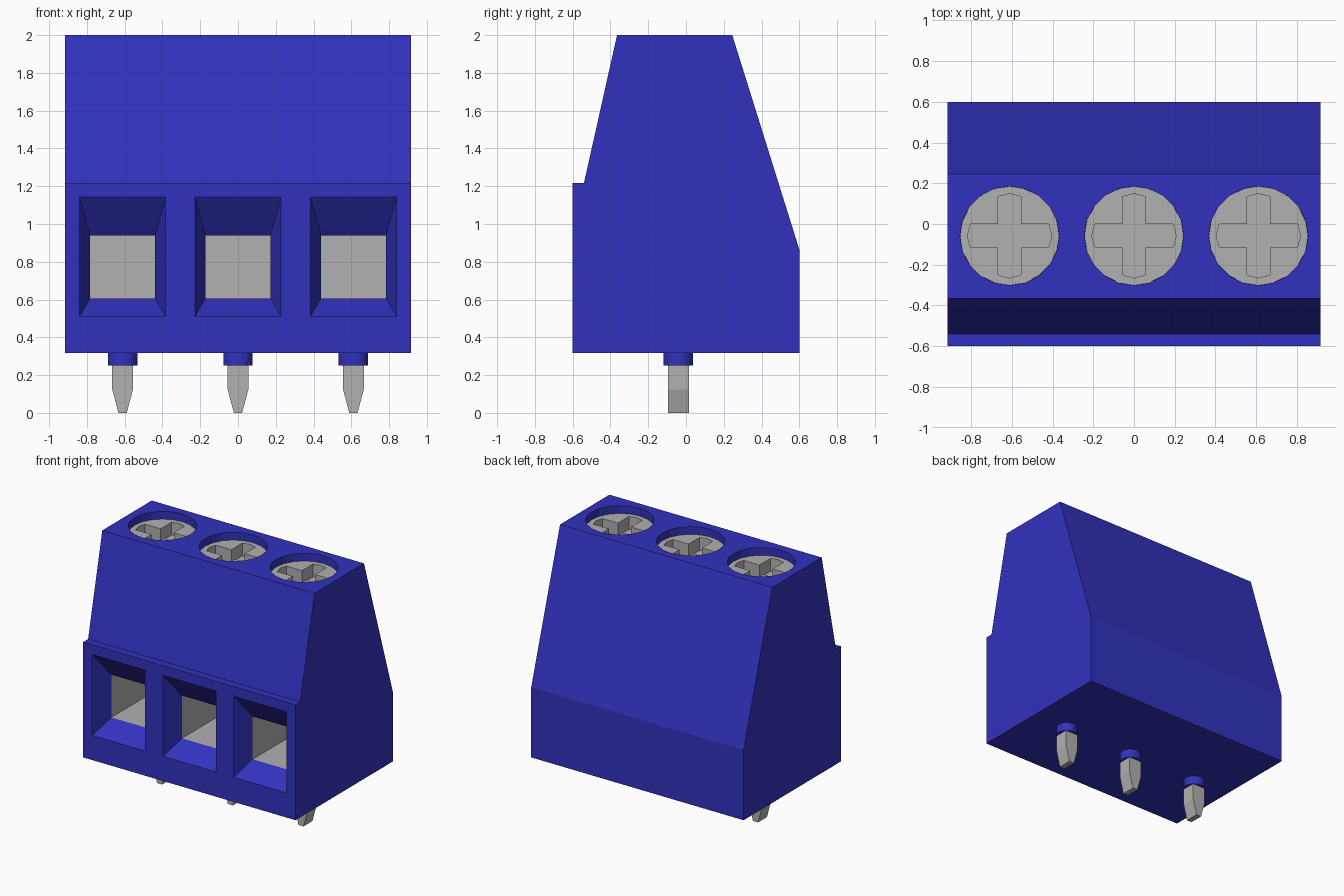
import bpy, bmesh, math

cube = bpy.data.objects.get("Cube")
if cube:
    bpy.data.objects.remove(cube, do_unlink=True)


def material(name, rgb):
    m = bpy.data.materials.new(name)
    m.use_nodes = True
    m.diffuse_color = (*rgb, 1)
    m.node_tree.nodes["Principled BSDF"].inputs["Base Color"].default_value = (*rgb, 1)
    return m


BLUE = material("blue plastic", (0.032, 0.031, 0.52))
GREY = material("grey metal", (0.44, 0.44, 0.44))


def loft(name, rings, mat, smooth=False):
    """Closed solid through rings of equal point count."""
    bm = bmesh.new()
    loops = [[bm.verts.new(p) for p in ring] for ring in rings]
    n = len(loops[0])
    for a, b in zip(loops, loops[1:]):
        for i in range(n):
            j = (i + 1) % n
            bm.faces.new((a[i], a[j], b[j], b[i]))
    bm.faces.new(loops[0])
    bm.faces.new(loops[-1])
    bmesh.ops.recalc_face_normals(bm, faces=bm.faces)
    me = bpy.data.meshes.new(name)
    bm.to_mesh(me)
    bm.free()
    me.materials.append(mat)
    ob = bpy.data.objects.new(name, me)
    bpy.context.collection.objects.link(ob)
    if smooth:
        activate(ob)
        bpy.ops.object.shade_smooth_by_angle(angle=math.radians(35))
    return ob


def activate(ob):
    bpy.ops.object.select_all(action='DESELECT')
    ob.select_set(True)
    bpy.context.view_layer.objects.active = ob


def cut(ob, cutter):
    activate(ob)
    mod = ob.modifiers.new("cut", 'BOOLEAN')
    mod.operation = 'DIFFERENCE'
    mod.solver = 'EXACT'
    mod.object = cutter
    bpy.ops.object.modifier_apply(modifier=mod.name)
    bpy.data.objects.remove(cutter, do_unlink=True)


def circle(x, y, z, r, n=20):
    return [(x + r * math.cos(math.tau * i / n), y + r * math.sin(math.tau * i / n), z)
            for i in range(n)]


def rect_y(x0, x1, z0, z1, y):
    return [(x0, y, z0), (x1, y, z0), (x1, y, z1), (x0, y, z1)]


def rect_z(x, y, hx, hy, z):
    return [(x - hx, y - hy, z), (x + hx, y - hy, z), (x + hx, y + hy, z), (x - hx, y + hy, z)]


POLES = (-0.611, 0.0, 0.611)
SCREW_Y, PIN_Y = -0.058, -0.04
FUNNEL_Y, CAGE_Y = -0.445, 0.3

# Housing: side profile extruded across the width
profile = [(-0.6, 0.317), (0.6, 0.317), (0.6, 0.865), (0.245, 2.0),
           (-0.365, 2.0), (-0.54, 1.218), (-0.6, 1.218)]
housing = loft("housing", [[(x, y, z) for y, z in profile] for x in (-0.917, 0.917)], BLUE)
housing.data.materials.append(GREY)

# Wire entry funnels with cage cavities, and screw wells
for x in POLES:
    cut(housing, loft("entry_cutter", [
        rect_y(x - 0.25, x + 0.25, 0.472, 1.22, -0.66),
        rect_y(x - 0.172, x + 0.172, 0.606, 0.94, FUNNEL_Y),
        rect_y(x - 0.172, x + 0.172, 0.606, 0.94, CAGE_Y)], BLUE))
    cut(housing, loft("well_cutter", [
        circle(x, SCREW_Y, 1.78, 0.243), circle(x, SCREW_Y, 2.1, 0.243)], BLUE))

# Cage cavity faces are metal, everything else plastic
for f in housing.data.polygons:
    pts = [housing.data.vertices[v].co for v in f.vertices]
    inside = all(FUNNEL_Y - 0.01 < p.y < CAGE_Y + 0.01 and 0.6 < p.z < 0.95
                 and min(abs(p.x - x) for x in POLES) < 0.18 for p in pts)
    f.material_index = 1 if inside else 0


def cross(x, y, z, w=0.057, end=0.192, tip=0.207):
    """Cross outline with slightly rounded arm ends."""
    pts = []
    for k in range(4):
        c, s = (1, 0, -1, 0)[k], (0, 1, 0, -1)[k]
        for u, v in ((end, -w), (tip, 0), (end, w), (w, w)):
            pts.append((x + u * c - v * s, y + u * s + v * c, z))
    return pts


for side, x in zip(("right", "middle", "left"), POLES):
    # Screw head with cross recess
    screw = loft(side + "_screw", [circle(x, SCREW_Y, 1.785, 0.2425),
                                   circle(x, SCREW_Y, 1.94, 0.2425)], GREY)
    cut(screw, loft("cross_cutter", [cross(x, SCREW_Y, 1.84), cross(x, SCREW_Y, 2.0)], GREY))
    # Round collar under the housing
    loft(side + "_collar", [circle(x, PIN_Y, 0.25, 0.078), circle(x, PIN_Y, 0.33, 0.078)],
         BLUE, smooth=True)
    # Solder pin, tapered across its width
    loft(side + "_pin", [rect_z(x, PIN_Y, 0.022, 0.055, 0.0),
                         rect_z(x, PIN_Y, 0.055, 0.055, 0.125),
                         rect_z(x, PIN_Y, 0.055, 0.055, 0.27)], GREY)
